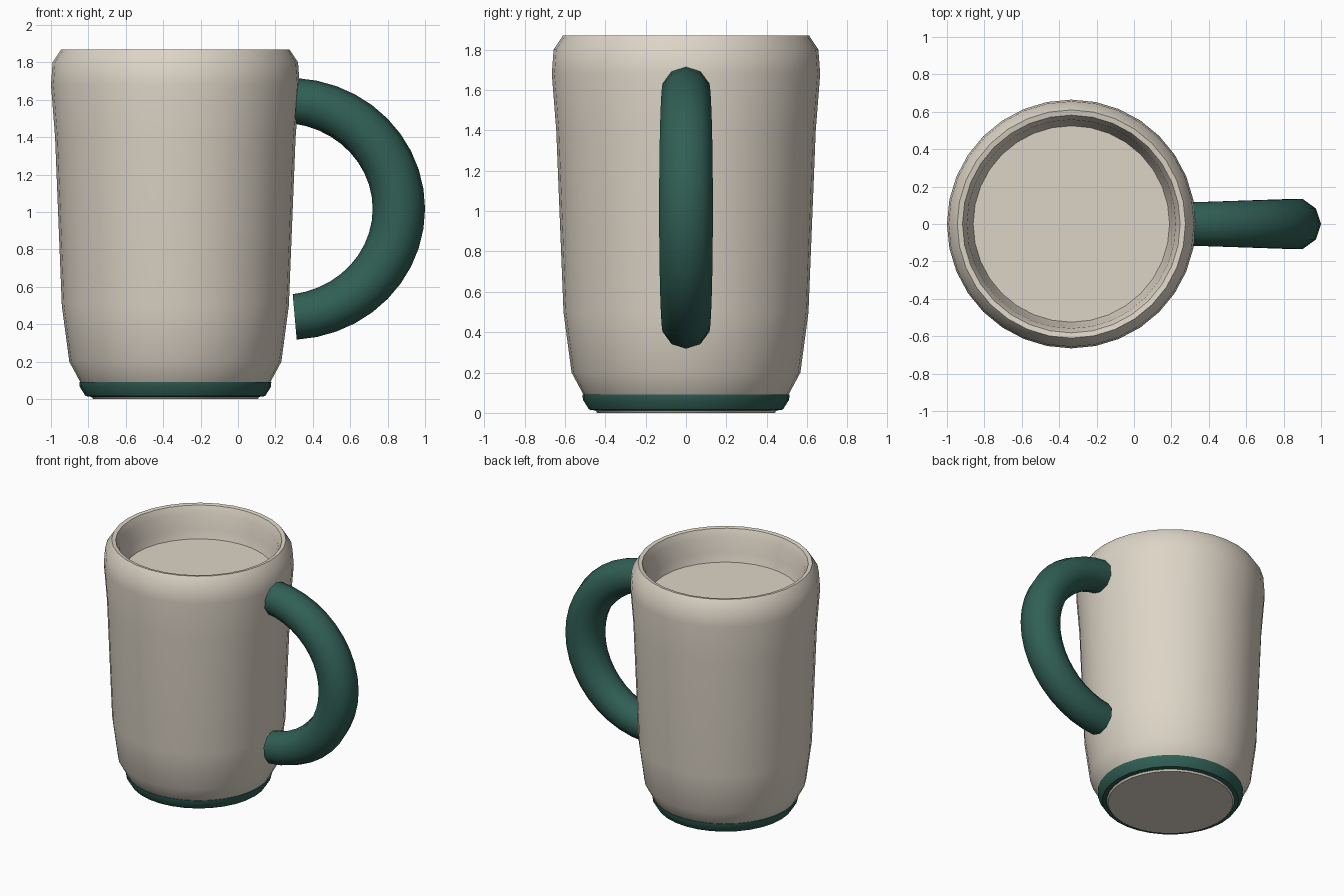
import bpy, bmesh, math
from mathutils import Vector

if "Cube" in bpy.data.objects:
    bpy.data.objects.remove(bpy.data.objects["Cube"])

AXIS_X = -0.335   # centre line of the cup
SIDES = 32


def material(name, rgb):
    m = bpy.data.materials.new(name)
    m.diffuse_color = (*rgb, 1.0)
    m.use_nodes = True
    m.node_tree.nodes["Principled BSDF"].inputs["Base Color"].default_value = m.diffuse_color
    return m


cream = material("cream glaze", (0.72, 0.66, 0.565))
green = material("dark green glaze", (0.030, 0.115, 0.090))


def finish(name, bm, mat, angle):
    bmesh.ops.remove_doubles(bm, verts=bm.verts, dist=0.0005)
    bmesh.ops.recalc_face_normals(bm, faces=bm.faces)
    mesh = bpy.data.meshes.new(name)
    bm.to_mesh(mesh)
    bm.free()
    ob = bpy.data.objects.new(name, mesh)
    bpy.context.collection.objects.link(ob)
    mesh.materials.append(mat)
    bpy.ops.object.select_all(action='DESELECT')
    ob.select_set(True)
    bpy.context.view_layer.objects.active = ob
    bpy.ops.object.shade_smooth_by_angle(angle=math.radians(angle))
    return ob


def lathe(name, profile, mat, closed=False, angle=50):
    """Spin a (radius, height) profile around the cup's centre line."""
    bm = bmesh.new()
    verts = [bm.verts.new((AXIS_X + r, 0, z)) for r, z in profile]
    pairs = list(zip(verts, verts[1:]))
    if closed:
        pairs.append((verts[-1], verts[0]))
    edges = [bm.edges.new(p) for p in pairs]
    bmesh.ops.spin(bm, geom=verts + edges, cent=(AXIS_X, 0, 0), axis=(0, 0, 1),
                   angle=math.tau, steps=SIDES, use_duplicate=False)
    return finish(name, bm, mat, angle)


# Cup: underside, outer wall, rounded lip, inner wall and inner floor
lathe("cup_body", [
    (0, 0), (0.44, 0), (0.505, 0.085), (0.567, 0.20), (0.607, 0.50),
    (0.643, 1.40), (0.665, 1.68), (0.656, 1.80), (0.61, 1.87),
    (0.582, 1.865), (0.558, 1.81), (0.545, 1.70), (0.525, 1.63), (0, 1.63),
], cream)

# Coloured foot band around the base
lathe("foot_band", [
    (0.435, 0.01), (0.48, 0.016), (0.511, 0.065), (0.513, 0.09), (0.49, 0.09),
], green, closed=True)


# Handle: ten-sided tube swept along an arc, thickest at the middle
def handle():
    bm = bmesh.new()
    steps, sides = 20, 10
    cx, cz, rx, rz = 0.25, 1.017, 0.61, 0.58
    end = math.radians(85)
    rings = []
    for i in range(steps + 1):
        a = -end + 2 * end * i / steps
        centre = Vector((cx + rx * math.cos(a), 0, cz + rz * math.sin(a)))
        out = Vector((math.cos(a), 0, math.sin(a)))
        radius = 0.12 + 0.02 * math.cos(a)
        rings.append([bm.verts.new(
            centre + out * radius * math.cos(t) + Vector((0, radius * math.sin(t), 0)))
            for t in (math.tau * k / sides for k in range(sides))])
    for lo, hi in zip(rings, rings[1:]):
        for k in range(sides):
            n = (k + 1) % sides
            bm.faces.new((lo[k], lo[n], hi[n], hi[k]))
    bm.faces.new(rings[0])
    bm.faces.new(rings[-1])
    finish("handle", bm, green, 50)


handle()
